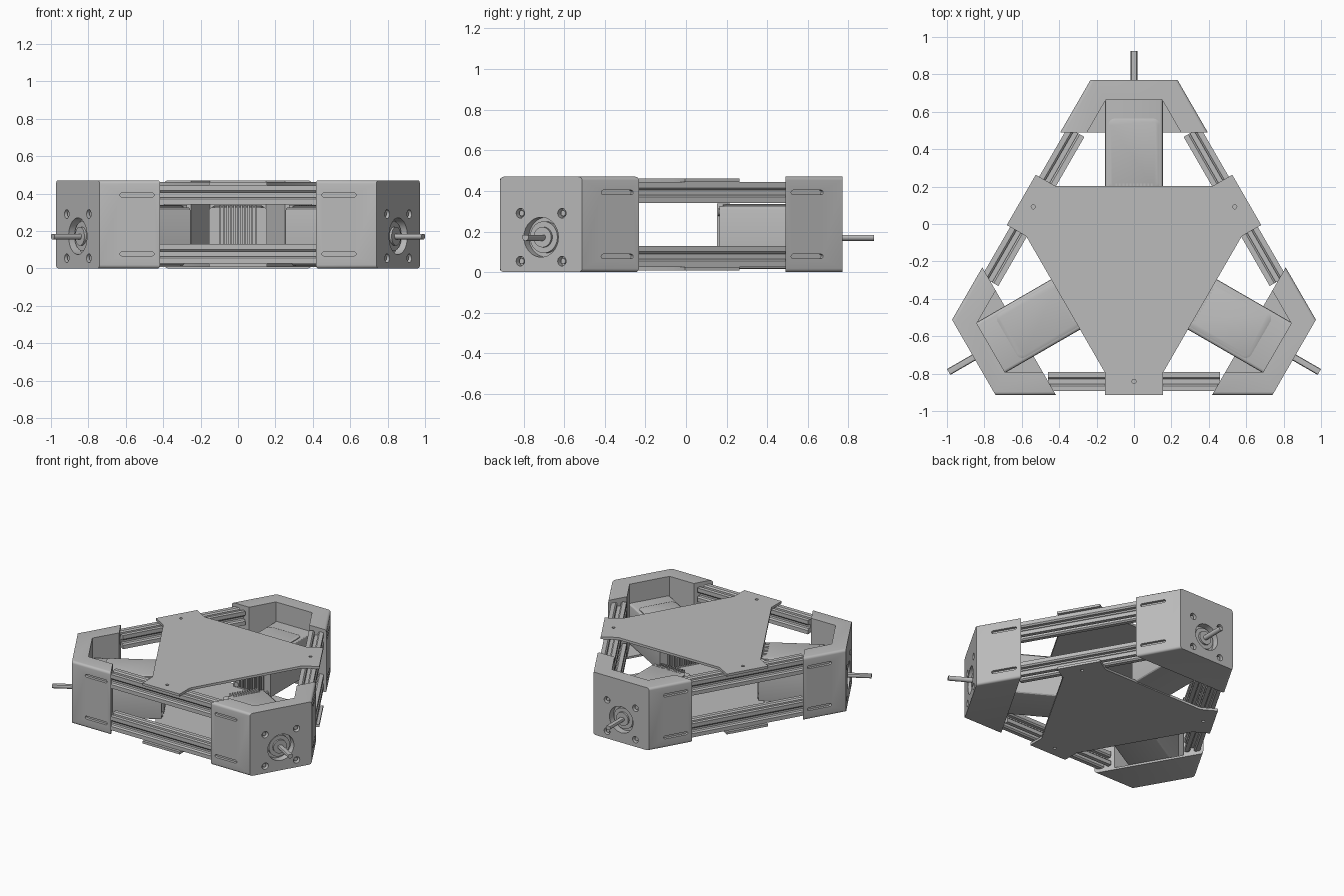
import bpy
import bmesh
from math import radians, cos, sin, pi
from mathutils import Matrix, Vector

if "Cube" in bpy.data.objects:
    bpy.data.objects.remove(bpy.data.objects["Cube"])

CENTRE_Y = -0.219     # centre of the three-fold symmetry
SIDE = 0.696          # centre to each long side
TIP = 0.989           # centre to each corner face
HEIGHT = 0.47
AXIS_Z = 0.172        # motor shaft height
RAIL = 0.6235         # centre to each rail
RAIL_Z = (0.0775, 0.3925)

grey = bpy.data.materials.new("plain grey")
grey.use_nodes = True
grey.diffuse_color = (0.5, 0.5, 0.5, 1)
grey.node_tree.nodes["Principled BSDF"].inputs["Base Color"].default_value = (0.5, 0.5, 0.5, 1)


def turn(degrees):
    return Matrix.Rotation(radians(degrees), 4, 'Z')


def add_prism(bm, points, z0, z1, matrix=Matrix()):
    """Extrude an outline along z, then place it."""
    verts = [bm.verts.new((x, y, z0)) for x, y in points]
    face = bm.faces.new(verts)
    grown = bmesh.ops.extrude_face_region(bm, geom=[face])
    top = [g for g in grown["geom"] if isinstance(g, bmesh.types.BMVert)]
    bmesh.ops.translate(bm, verts=top, vec=(0, 0, z1 - z0))
    bmesh.ops.transform(bm, matrix=matrix, verts=verts + top)
    bmesh.ops.recalc_face_normals(bm, faces=bm.faces)


def add_box(bm, x, y, z):
    add_prism(bm, [(x[0], y[0]), (x[1], y[0]), (x[1], y[1]), (x[0], y[1])], z[0], z[1])


def add_cylinder(bm, radius, y0, y1, x=0, z=AXIS_Z, sides=32):
    """Cylinder lying along y."""
    matrix = Matrix.Translation((x, (y0 + y1) / 2, z)) @ Matrix.Rotation(pi / 2, 4, 'X')
    return bmesh.ops.create_cone(bm, cap_ends=True, segments=sides, radius1=radius,
                                 radius2=radius, depth=y1 - y0, matrix=matrix)["verts"]


def to_mesh(name, bm):
    mesh = bpy.data.meshes.new(name)
    bm.to_mesh(mesh)
    bm.free()
    return mesh


def finish(mesh):
    mesh.materials.clear()
    mesh.materials.append(grey)
    mesh.polygons.foreach_set("use_smooth", [True] * len(mesh.polygons))
    mesh.set_sharp_from_angle(angle=radians(30))


def place(name, mesh, angle=0):
    obj = bpy.data.objects.new(name, mesh)
    obj.location = (0, CENTRE_Y, 0)
    obj.rotation_euler = (0, 0, radians(angle))
    bpy.context.collection.objects.link(obj)
    return obj


def place_three(name, mesh):
    finish(mesh)
    for label, angle in (("back", 0), ("front_right", 120), ("front_left", 240)):
        place(label + "_" + name, mesh, angle)


def cut(mesh, cutter_bm):
    """Return the mesh with the cutter shapes removed."""
    body = place("body", mesh)
    cutter = place("cutter", to_mesh("cutter", cutter_bm))
    cutter.hide_render = True
    mod = body.modifiers.new("cut", 'BOOLEAN')
    mod.object = cutter
    mod.solver = 'EXACT'
    graph = bpy.context.evaluated_depsgraph_get()
    result = bpy.data.meshes.new_from_object(body.evaluated_get(graph))
    for obj in (body, cutter):
        bpy.data.objects.remove(obj)
    return result


def wing(offset, y):
    """Half width of the corner outline at y, for a side at the given offset."""
    return (offset - y * sin(pi / 6)) / cos(pi / 6)


# Corner bracket: tapered block with rounded side edges
END = 0.709
outline = [(-wing(SIDE, END), END), (wing(SIDE, END), END),
           (wing(SIDE, TIP), TIP), (-wing(SIDE, TIP), TIP)]
bm = bmesh.new()
add_prism(bm, outline, 0, HEIGHT)
slanted = [e for e in bm.edges if abs(e.verts[0].co.z - e.verts[1].co.z) < 0.01
           and abs(e.verts[0].co.y - e.verts[1].co.y) > 0.01]
bmesh.ops.bevel(bm, geom=slanted, offset=0.018, segments=4, profile=0.5, affect='EDGES')
bracket = to_mesh("corner_bracket", bm)

# Cavity, shaft bore, screw holes and wing slots
bm = bmesh.new()
INNER, BACK = 0.572, 0.884
add_prism(bm, [(-wing(INNER, 0.6), 0.6), (wing(INNER, 0.6), 0.6),
               (wing(INNER, BACK), BACK), (-wing(INNER, BACK), BACK)], 0.015, HEIGHT + 0.1)
add_cylinder(bm, 0.098, TIP - 0.05, TIP + 0.05, sides=48)
SCREWS = [(x, AXIS_Z + z) for x in (-0.118, 0.118) for z in (-0.118, 0.118)]
for x, z in SCREWS:
    add_cylinder(bm, 0.024, TIP - 0.035, TIP + 0.05, x, z, 20)
arc = [radians(-90 + 22.5 * i) for i in range(9)]
slot = [(0.08 + 0.011 * cos(a), 0.011 * sin(a)) for a in arc]
slot += [(-x, -y) for x, y in slot]
stand = Matrix.Rotation(pi / 2, 4, 'X')
for z in RAIL_Z:
    for angle, x in ((120, 0.54), (240, -0.54)):
        spot = turn(angle) @ Matrix.Translation((x, -SIDE, z)) @ stand
        add_prism(bm, slot, -0.02, 0.05, spot)
place_three("corner_bracket", cut(bracket, bm))

# Screw heads set in their holes
bm = bmesh.new()
for x, z in SCREWS:
    add_cylinder(bm, 0.015, TIP - 0.04, TIP - 0.012, x, z, 6)
place_three("bracket_screws", to_mesh("bracket_screws", bm))

# Motor boss and shaft with a flat on top
bm = bmesh.new()
add_cylinder(bm, 0.078, TIP - 0.06, TIP - 0.025, sides=40)
add_cylinder(bm, 0.05, TIP - 0.06, TIP - 0.012)
for v in add_cylinder(bm, 0.018, TIP - 0.06, 1.144, sides=20):
    v.co.z = min(v.co.z, AXIS_Z + 0.012)
place_three("motor_shaft", to_mesh("motor_shaft", bm))

# Motor body
bm = bmesh.new()
add_box(bm, (-0.155, 0.155), (0.384, BACK + 0.004), (0.016, 0.325))
bmesh.ops.bevel(bm, geom=[e for e in bm.edges if abs(e.verts[0].co.y - e.verts[1].co.y) > 0.1],
                offset=0.016, segments=3, profile=0.5, affect='EDGES')
place_three("motor_body", to_mesh("motor_body", bm))

# Raised motor cover with rounded corners
bm = bmesh.new()
add_box(bm, (-0.137, 0.137), (0.4, 0.783), (0.32, 0.331))
bmesh.ops.bevel(bm, geom=[e for e in bm.edges if abs(e.verts[0].co.z - e.verts[1].co.z) > 0.005],
                offset=0.035, segments=5, profile=0.5, affect='EDGES')
top = [f for f in bm.faces if f.normal.z > 0.9]
bmesh.ops.inset_region(bm, faces=top, thickness=0.014)
bmesh.ops.translate(bm, verts=list({v for f in top for v in f.verts}), vec=(0, 0, 0.005))
place_three("motor_cover", to_mesh("motor_cover", bm))

# Cooling ribs and screws on the inner end of the motor
bm = bmesh.new()
for i in range(-5, 6):
    add_box(bm, (i * 0.019 - 0.005, i * 0.019 + 0.005), (0.372, 0.435), (0.04, 0.338))
for x in (-0.125, 0.125):
    for z in (0.048, 0.295):
        add_cylinder(bm, 0.018, 0.376, 0.39, x, z, 16)
place_three("motor_ribs", to_mesh("motor_ribs", bm))

# Slotted rails: one side of the profile, repeated four times
H, S = 0.0515, 0.013
side = [(-H, -H), (-S - 0.01, -H), (-S, -H + 0.009), (-S, -H + 0.032),
        (S, -H + 0.032), (S, -H + 0.009), (S + 0.01, -H)]
profile = []
for quarter in range(4):
    profile += [(turn(90 * quarter) @ Vector((x, y, 0))).xy for x, y in side]
along_x = Matrix.Rotation(pi / 2, 4, 'Y')
for label, z in zip(("lower", "upper"), RAIL_Z):
    bm = bmesh.new()
    add_prism(bm, profile, -0.46, 0.46, Matrix.Translation((0, -RAIL, z)) @ along_x)
    place_three(label + "_rail", to_mesh(label + "_rail", bm))

# Top and bottom plates: three tabs joined by straight edges, with a bolt hole in each
TAB = 0.155
tab = [(-TAB, -0.576), (-TAB, -SIDE), (TAB, -SIDE), (TAB, -0.576)]
plate_outline = []
for angle in (0, 120, 240):
    plate_outline += [(turn(angle) @ Vector((x, y, 0))).xy for x, y in tab]
for label, z in (("bottom_plate", 0.008), ("top_plate", 0.444)):
    bm = bmesh.new()
    add_prism(bm, plate_outline, z, z + 0.018)
    holes = bmesh.new()
    for angle in (0, 120, 240):
        bmesh.ops.create_cone(holes, cap_ends=True, segments=16, radius1=0.011, radius2=0.011,
                              depth=0.1, matrix=turn(angle) @ Matrix.Translation((0, -0.622, z)))
    plate = cut(to_mesh(label, bm), holes)
    finish(plate)
    place(label, plate)
